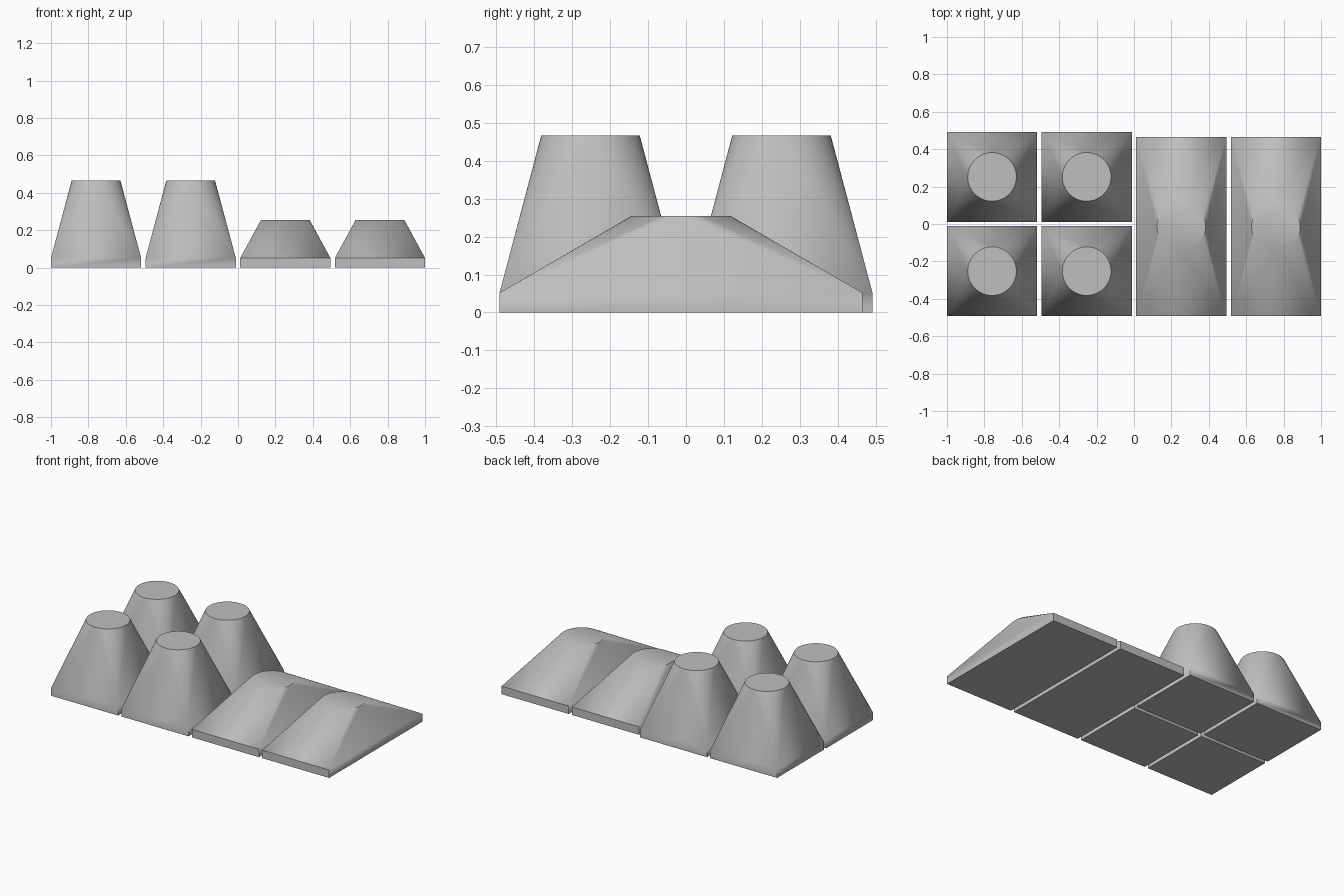
import bpy
import bmesh
from math import cos, sin, pi, radians

cube = bpy.data.objects.get("Cube")
if cube:
    bpy.data.objects.remove(cube, do_unlink=True)

grey = bpy.data.materials.new("plain grey")
grey.use_nodes = True
COLOUR = (0.52, 0.52, 0.52, 1)
grey.diffuse_color = COLOUR
grey.node_tree.nodes["Principled BSDF"].inputs["Base Color"].default_value = COLOUR

PLINTH = 0.052   # height of the square-edged base
RADIUS = 0.13    # radius of the round top
STEPS = 16       # segments per quarter of the round top


def square_to_round(name, x, y, half_x, half_y, height):
    """Rectangular plinth that lofts up to a flat round top."""
    bm = bmesh.new()
    corners = [(half_x, half_y), (-half_x, half_y), (-half_x, -half_y), (half_x, -half_y)]
    low = [bm.verts.new((cx, cy, 0)) for cx, cy in corners]
    rim = [bm.verts.new((cx, cy, PLINTH)) for cx, cy in corners]
    count = 4 * STEPS
    top = [bm.verts.new((RADIUS * cos(2 * pi * i / count),
                         RADIUS * sin(2 * pi * i / count), height)) for i in range(count)]
    bm.faces.new(low[::-1])
    bm.faces.new(top)
    for q in range(4):
        n = (q + 1) % 4
        # plinth side, then the fan from each corner to its quarter of the circle
        bm.faces.new((low[q], low[n], rim[n], rim[q]))
        for i in range(q * STEPS, (q + 1) * STEPS):
            bm.faces.new((rim[q], top[(i + 1) % count], top[i]))
        # flat triangle from the base edge to the circle
        bm.faces.new((rim[q], rim[n], top[n * STEPS]))
    bmesh.ops.recalc_face_normals(bm, faces=bm.faces)
    mesh = bpy.data.meshes.new(name)
    bm.to_mesh(mesh)
    bm.free()
    mesh.materials.append(grey)
    obj = bpy.data.objects.new(name, mesh)
    obj.location = (x, y, 0)
    bpy.context.collection.objects.link(obj)
    bpy.ops.object.select_all(action="DESELECT")
    obj.select_set(True)
    bpy.context.view_layer.objects.active = obj
    bpy.ops.object.shade_smooth_by_angle(angle=radians(35))
    return obj


# four tall blocks on the right half
for side, x in (("outer", -0.759), ("inner", -0.253)):
    for end, y in (("front", -0.252), ("back", 0.252)):
        square_to_round(f"tall_block_{side}_{end}", x, y, 0.241, 0.24, 0.467)

# two long low blocks on the left half
for side, x in (("inner", 0.253), ("outer", 0.759)):
    square_to_round(f"low_block_{side}", x, -0.013, 0.241, 0.479, 0.255)
